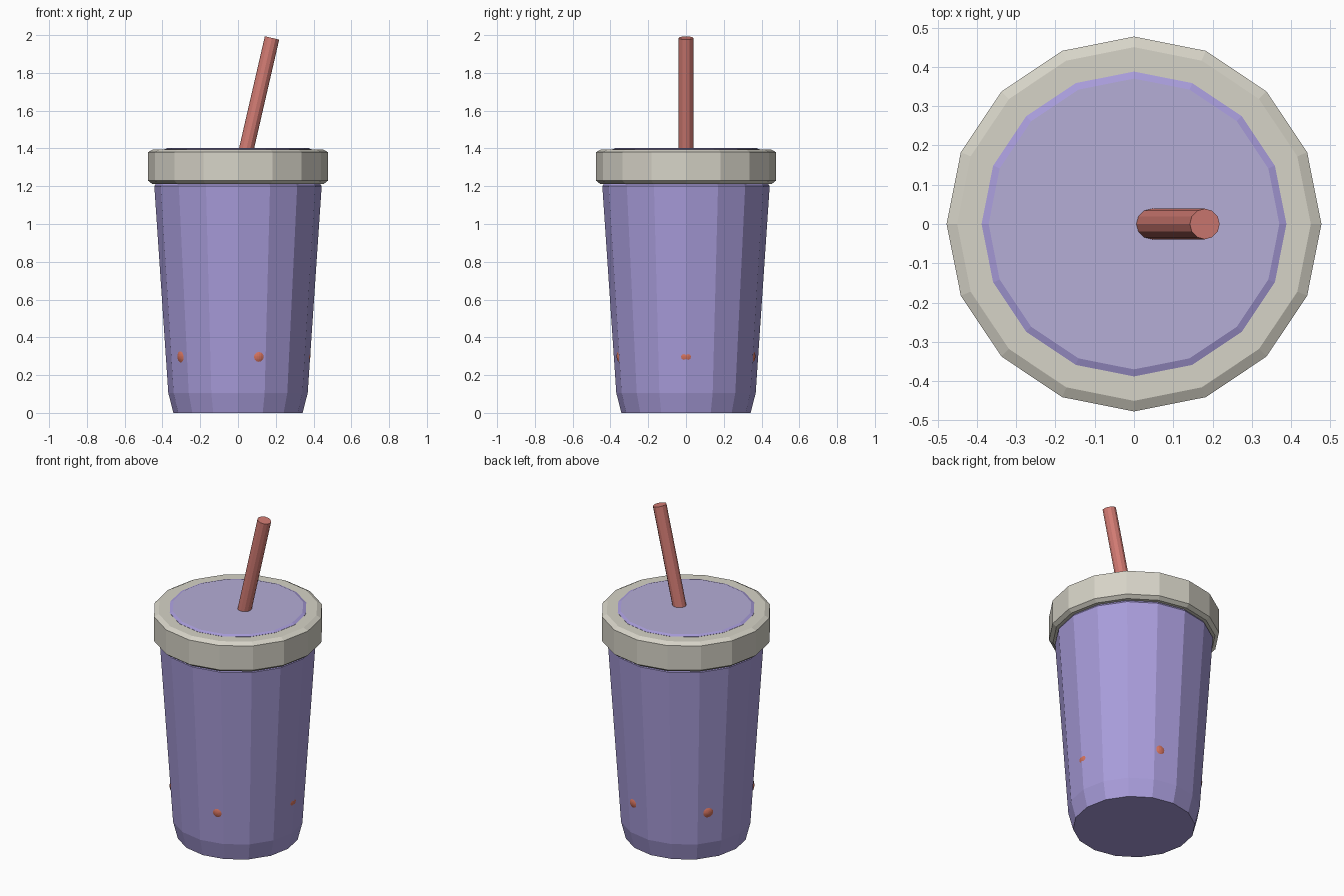
import bpy, bmesh, math
from mathutils import Matrix, Vector

if "Cube" in bpy.data.objects:
    bpy.data.objects.remove(bpy.data.objects["Cube"])


def srgb(r, g, b):
    f = lambda c: c / 12.92 if c <= 0.04045 else ((c + 0.055) / 1.055) ** 2.4
    return (f(r / 255), f(g / 255), f(b / 255), 1)


def material(name, rgb):
    m = bpy.data.materials.new(name)
    m.diffuse_color = srgb(*rgb)
    m.use_nodes = True
    m.node_tree.nodes["Principled BSDF"].inputs["Base Color"].default_value = m.diffuse_color
    return m


PURPLE = material("cup purple", (168, 156, 218))
PALE = material("pale purple", (181, 173, 214))
CREAM = material("lid cream", (214, 211, 199))
RED = material("straw red", (210, 123, 115))
CORAL = material("dot coral", (214, 116, 96))


def finish(bm, name, *mats):
    bmesh.ops.recalc_face_normals(bm, faces=bm.faces)
    me = bpy.data.meshes.new(name)
    bm.to_mesh(me)
    bm.free()
    ob = bpy.data.objects.new(name, me)
    bpy.context.collection.objects.link(ob)
    for m in mats:
        me.materials.append(m)
    return ob


def lathe(name, profile, mats, sides=16, matrix=Matrix()):
    """Closed solid from (radius, height) rings, capped at both ends."""
    bm = bmesh.new()
    rings = [[bm.verts.new(matrix @ Vector((r * math.cos(i * math.tau / sides),
                                            r * math.sin(i * math.tau / sides), z)))
              for i in range(sides)] for r, z in profile]
    for a, b in zip(rings, rings[1:]):
        for i in range(sides):
            j = (i + 1) % sides
            bm.faces.new((a[i], a[j], b[j], b[i]))
    bm.faces.new(rings[0][::-1])
    top = bm.faces.new(rings[-1])
    top.material_index = len(mats) - 1   # last material goes on the top cap
    return finish(bm, name, *mats)


# Tapered cup with bevelled foot and shoulder
lathe("cup_body", [(0.342, 0), (0.369, 0.105), (0.443, 1.2), (0.43, 1.22)], [PURPLE])

# Lid band with bevelled rims
lathe("lid_band", [(0.455, 1.213), (0.477, 1.23), (0.477, 1.38), (0.45, 1.395)], [CREAM])

# Slightly raised lid centre with its own cap colour
lathe("lid_centre", [(0.388, 1.39), (0.388, 1.396), (0.37, 1.403)], [PURPLE, PALE])

# Leaning straw
low, high = Vector((0.036, 0, 1.36)), Vector((0.18, 0, 1.985))
lean = high - low
lathe("straw", [(0.039, 0), (0.039, lean.length)], [RED], 12,
      Matrix.Translation(low) @ lean.to_track_quat('Z', 'Y').to_matrix().to_4x4())

# Five dots just breaking through the cup wall
for k in range(5):
    a = k * math.tau / 5
    bm = bmesh.new()
    bmesh.ops.create_uvsphere(
        bm, u_segments=32, v_segments=24, radius=0.06,
        matrix=Matrix.Translation((0.323 * math.cos(a), 0.323 * math.sin(a), 0.3)))
    finish(bm, f"dot_{k + 1}", CORAL)
